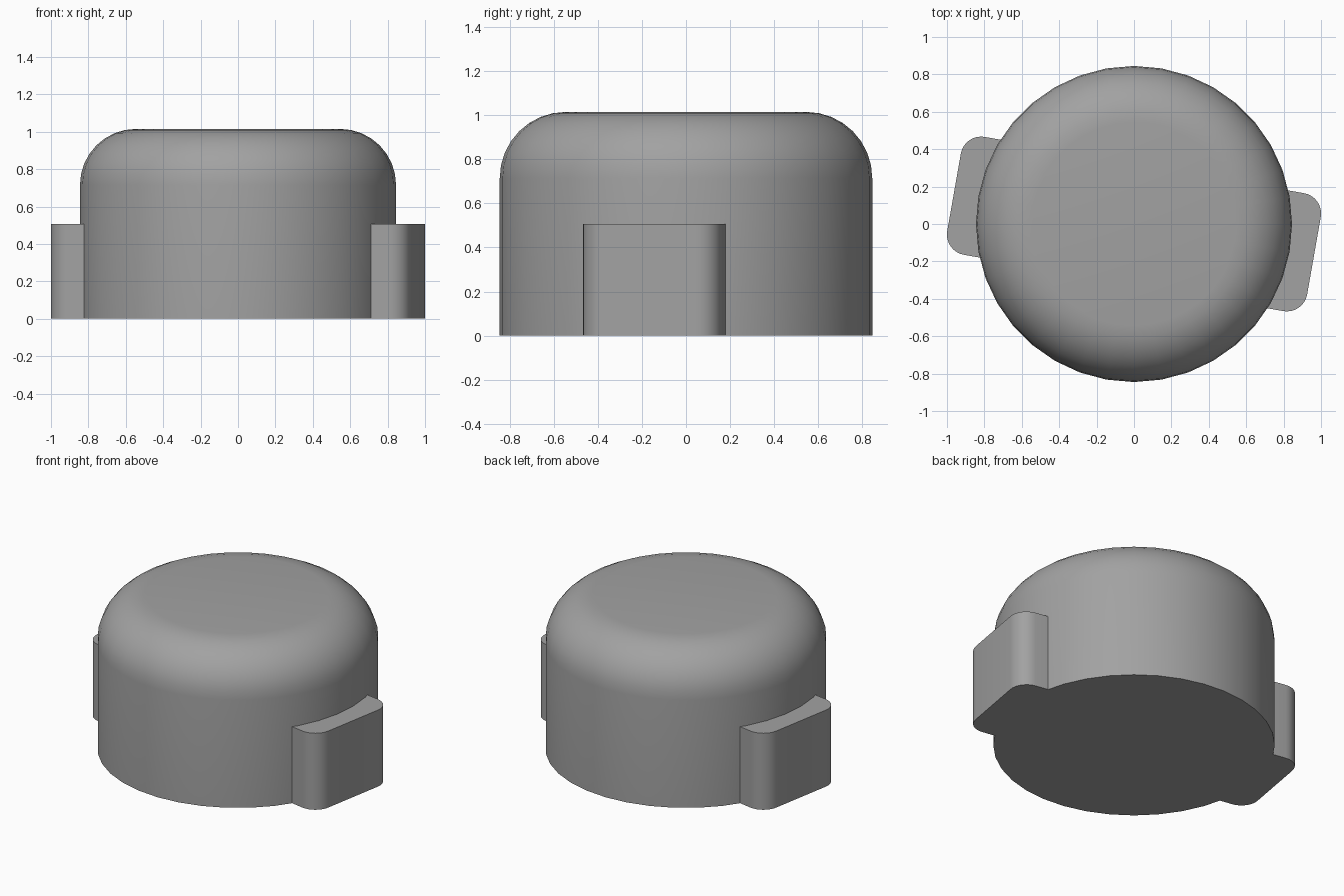
import bpy, bmesh, math
from mathutils import Vector, Matrix

if "Cube" in bpy.data.objects:
    bpy.data.objects.remove(bpy.data.objects["Cube"])

R, H, FILLET = 0.845, 1.015, 0.30     # body radius, height, rounded shoulder
TAB_H, TAB_OUT, TAB_HALF, TAB_R = 0.507, 0.977, 0.32, 0.11
TILT = math.radians(-10)

grey = bpy.data.materials.new("grey")
grey.diffuse_color = (0.36, 0.36, 0.36, 1)
grey.use_nodes = True
grey.node_tree.nodes["Principled BSDF"].inputs["Base Color"].default_value = grey.diffuse_color


def finish(bm, name):
    bmesh.ops.recalc_face_normals(bm, faces=bm.faces)
    mesh = bpy.data.meshes.new(name)
    bm.to_mesh(mesh)
    bm.free()
    mesh.materials.append(grey)
    ob = bpy.data.objects.new(name, mesh)
    bpy.context.collection.objects.link(ob)
    bpy.ops.object.select_all(action='DESELECT')
    ob.select_set(True)
    bpy.context.view_layer.objects.active = ob
    bpy.ops.object.shade_smooth_by_angle(angle=math.radians(35))
    return ob


def arc(cx, cy, r, a0, a1, n):
    return [(cx + r * math.cos(math.radians(a0 + (a1 - a0) * i / n)),
             cy + r * math.sin(math.radians(a0 + (a1 - a0) * i / n))) for i in range(n + 1)]


# Round body: stacked rings with a rounded shoulder, capped flat
bm = bmesh.new()
N = 36
profile = [(R, 0)] + arc(R - FILLET, H - FILLET, FILLET, 0, 90, 8)
rings = [[bm.verts.new((r * math.cos(2 * math.pi * i / N), r * math.sin(2 * math.pi * i / N), z))
          for i in range(N)] for r, z in profile]
for a, b in zip(rings, rings[1:]):
    for i in range(N):
        j = (i + 1) % N
        bm.faces.new((a[i], a[j], b[j], b[i]))
bm.faces.new(rings[0])
bm.faces.new(rings[-1])
finish(bm, "body")

# Side tabs: rounded outer corners, inner edge following the body wall
inner_r = R - 0.01
half = math.degrees(math.asin(TAB_HALF / inner_r))
outline = (arc(TAB_OUT - TAB_R, -TAB_HALF + TAB_R, TAB_R, -90, 0, 8)
           + arc(TAB_OUT - TAB_R, TAB_HALF - TAB_R, TAB_R, 0, 90, 8)
           + arc(0, 0, inner_r, half, -half, 8))
for name, turn in (("right_tab", 0), ("left_tab", math.pi)):
    bm = bmesh.new()
    base = bm.faces.new([bm.verts.new((x, y, 0)) for x, y in outline])
    top = bmesh.ops.extrude_face_region(bm, geom=[base], use_keep_orig=True)
    bmesh.ops.translate(bm, vec=Vector((0, 0, TAB_H)),
                        verts=[v for v in top["geom"] if isinstance(v, bmesh.types.BMVert)])
    bm.transform(Matrix.Rotation(TILT + turn, 4, 'Z'))
    finish(bm, name)
